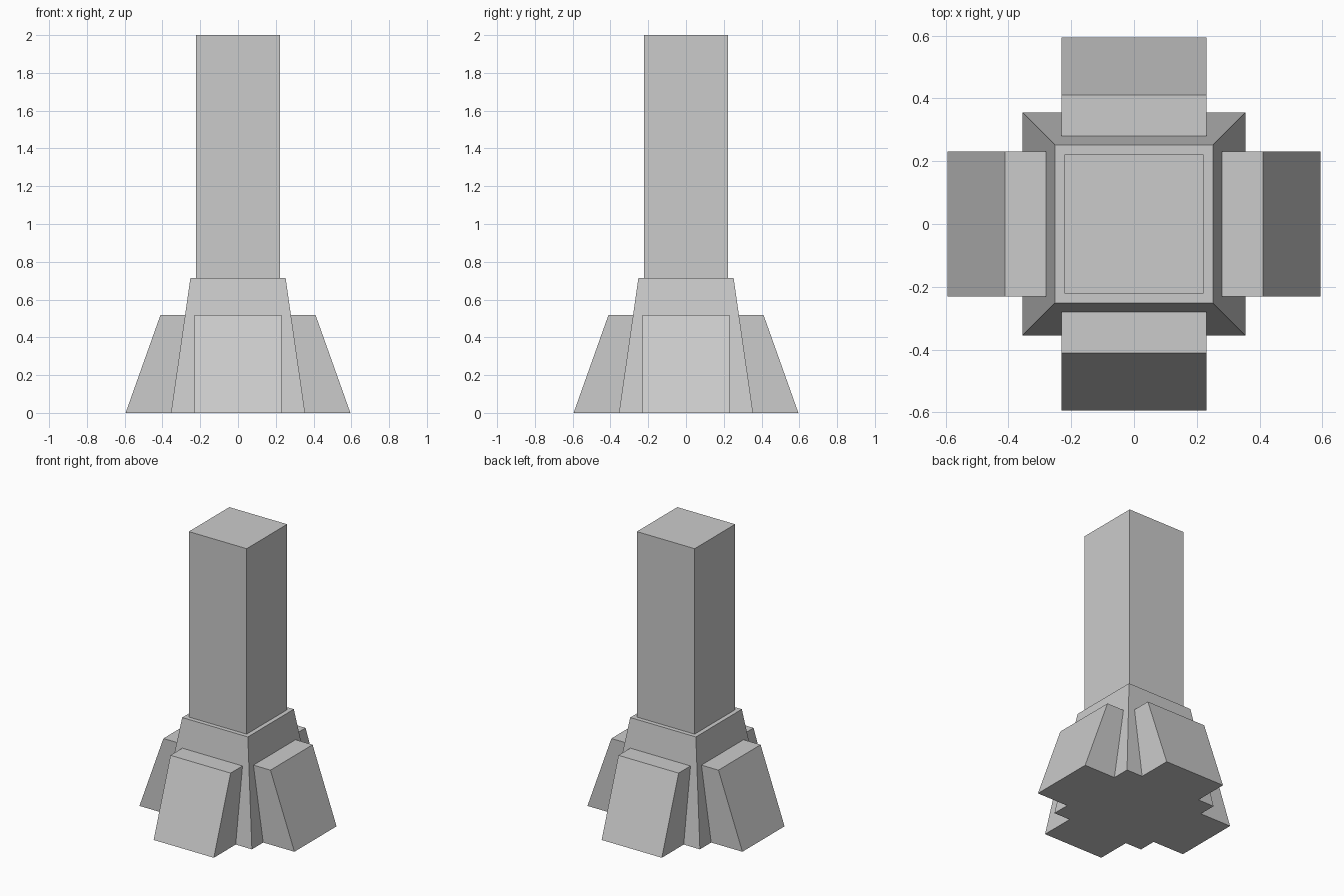
import bpy, bmesh
from math import pi
from mathutils import Matrix

if "Cube" in bpy.data.objects:
    bpy.data.objects.remove(bpy.data.objects["Cube"])

BASE_H, BASE_BOTTOM, BASE_TOP = 0.713, 0.355, 0.252
SHAFT = 0.222
BUT_H, BUT_W, BUT_BOTTOM, BUT_TOP = 0.517, 0.231, 0.595, 0.411


def add_object(name, bm):
    bmesh.ops.recalc_face_normals(bm, faces=bm.faces)
    mesh = bpy.data.meshes.new(name)
    bm.to_mesh(mesh)
    bm.free()
    obj = bpy.data.objects.new(name, mesh)
    bpy.context.collection.objects.link(obj)
    return obj


def tapered_block(name, half_bottom, half_top, z0, z1):
    bm = bmesh.new()
    bmesh.ops.create_cube(bm, size=2)
    for v in bm.verts:
        half = half_top if v.co.z > 0 else half_bottom
        v.co = (v.co.x * half, v.co.y * half, z1 if v.co.z > 0 else z0)
    return add_object(name, bm)


def buttress(name, angle):
    # Side profile (distance from centre, height), inner edge flush with the base slope
    inner_top = BASE_BOTTOM + (BASE_TOP - BASE_BOTTOM) * BUT_H / BASE_H
    profile = [(BASE_BOTTOM, 0), (BUT_BOTTOM, 0), (BUT_TOP, BUT_H), (inner_top, BUT_H)]
    bm = bmesh.new()
    face = bm.faces.new([bm.verts.new((x, -BUT_W, z)) for x, z in profile])
    ext = bmesh.ops.extrude_face_region(bm, geom=[face], use_keep_orig=True)
    moved = [g for g in ext["geom"] if isinstance(g, bmesh.types.BMVert)]
    bmesh.ops.translate(bm, verts=moved, vec=(0, 2 * BUT_W, 0))
    bmesh.ops.rotate(bm, verts=bm.verts, matrix=Matrix.Rotation(angle, 3, 'Z'))
    return add_object(name, bm)


# Sloped plinth and straight square shaft
tapered_block("plinth", BASE_BOTTOM, BASE_TOP, 0, BASE_H)
tapered_block("shaft", SHAFT, SHAFT, BASE_H, 2)

# One sloped buttress on each side
for i, side in enumerate(("right", "back", "left", "front")):
    buttress(side + "_buttress", i * pi / 2)
